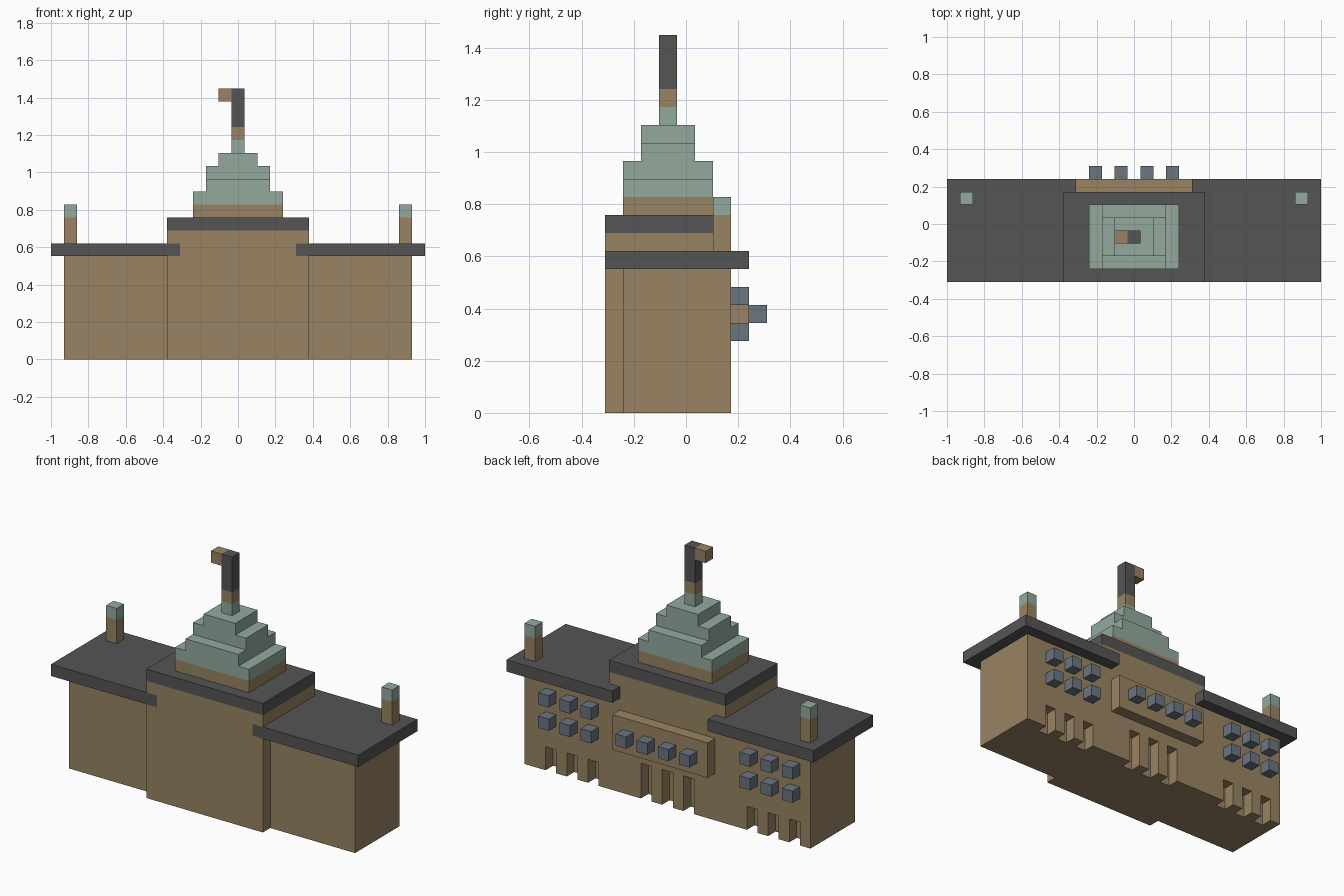
import bpy, bmesh

if "Cube" in bpy.data.objects:
    bpy.data.objects.remove(bpy.data.objects["Cube"])

U = 2 / 29                       # block size: the model is 29 x 9 x 21 blocks


def material(name, rgb):
    m = bpy.data.materials.new(name)
    lin = [((c / 255 + 0.055) / 1.055) ** 2.4 for c in rgb]
    m.diffuse_color = (*lin, 1)
    m.use_nodes = True
    m.node_tree.nodes["Principled BSDF"].inputs["Base Color"].default_value = m.diffuse_color
    return m


BROWN = material("tan stone", (153, 132, 99))
DARK = material("dark slate roof", (85, 85, 85))
GREEN = material("weathered copper", (147, 170, 158))
GLASS = material("blue grey glass", (107, 117, 128))


def box(x, y, z):
    """Blocks in half-open index ranges."""
    return {(i, j, k) for i in range(*x) for j in range(*y) for k in range(*z)}


parts = {}                       # name -> (blocks, material)


def part(name, mat, *boxes):
    parts[name] = (set().union(*boxes), mat)


# Walls, with door recesses cut into the back
doors = set()
for i in (2, 4, 6, 21, 23, 25):
    doors |= box((i, i + 1), (6, 7), (0, 2))
for i in (12, 14, 16):
    doors |= box((i, i + 1), (6, 7), (0, 3))
walls = (box((1, 28), (1, 7), (0, 8)) | box((9, 20), (0, 7), (0, 8))) - doors
part("main_walls", BROWN, walls, box((10, 19), (0, 7), (8, 9)),
     box((9, 20), (0, 7), (9, 10)))

# Roofs
part("left_wing_roof", DARK, box((0, 10), (0, 8), (8, 9)))
part("right_wing_roof", DARK, box((19, 29), (0, 8), (8, 9)))
part("centre_roof", DARK, box((9, 20), (0, 7), (10, 11)))

# Corner chimneys
for side, i in (("left", 1), ("right", 27)):
    part(side + "_chimney", BROWN, box((i, i + 1), (6, 7), (9, 11)))
    part(side + "_chimney_cap", GREEN, box((i, i + 1), (6, 7), (11, 12)))

# Stepped tower, mast and flag
part("tower_base", BROWN, box((11, 18), (1, 6), (11, 12)))
part("stepped_dome", GREEN,
     box((11, 18), (1, 6), (12, 13)), box((12, 17), (1, 6), (13, 14)),
     box((12, 17), (2, 5), (14, 15)), box((13, 16), (2, 5), (15, 16)),
     box((14, 15), (3, 4), (16, 17)))
part("mast_foot", BROWN, box((14, 15), (3, 4), (17, 18)))
part("mast", DARK, box((14, 15), (3, 4), (18, 21)))
part("flag", BROWN, box((13, 14), (3, 4), (20, 21)))

# Back bay and windows
part("back_bay", BROWN, box((10, 19), (7, 8), (4, 7)))
part("bay_windows", GLASS,
     *[box((i, i + 1), (8, 9), (5, 6)) for i in (11, 13, 15, 17)])
for side, cols in (("left", (2, 4, 6)), ("right", (21, 23, 25))):
    part(side + "_wing_windows", GLASS,
         *[box((i, i + 1), (7, 8), (k, k + 1)) for i in cols for k in (4, 6)])

# Build each part, keeping only the faces that touch open air
solid = set().union(*(blocks for blocks, _ in parts.values()))
for name, (blocks, mat) in parts.items():
    bm = bmesh.new()
    verts = {}

    def vert(p):
        if p not in verts:
            verts[p] = bm.verts.new((p[0] * U - 1, (p[1] - 4.5) * U, p[2] * U))
        return verts[p]

    for c in sorted(blocks):
        for axis in range(3):
            for d in (0, 1):
                n = list(c)
                n[axis] += 2 * d - 1
                if tuple(n) in solid:
                    continue
                a, b = (axis + 1) % 3, (axis + 2) % 3
                quad = []
                for da, db in ((0, 0), (1, 0), (1, 1), (0, 1)):
                    p = list(c)
                    p[axis] += d
                    p[a] += da
                    p[b] += db
                    quad.append(vert(tuple(p)))
                bm.faces.new(quad if d else quad[::-1])
    mesh = bpy.data.meshes.new(name)
    bm.to_mesh(mesh)
    bm.free()
    mesh.materials.append(mat)
    bpy.context.collection.objects.link(bpy.data.objects.new(name, mesh))
